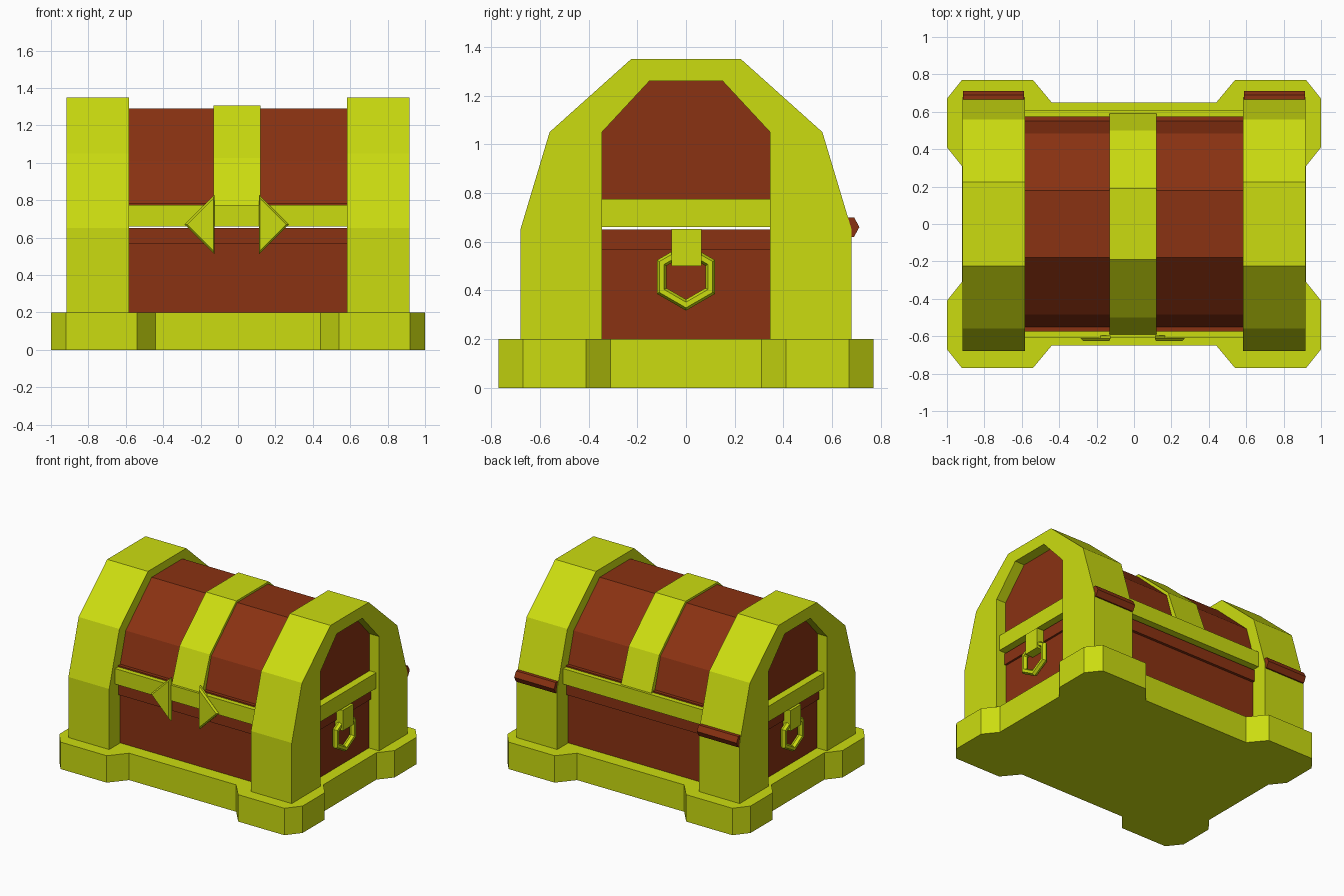
import bpy, bmesh, math
from mathutils import Vector

cube = bpy.data.objects.get("Cube")
if cube:
    bpy.data.objects.remove(cube, do_unlink=True)


def material(name, rgb):
    m = bpy.data.materials.new(name)
    m.use_nodes = True
    m.diffuse_color = (*rgb, 1)
    bsdf = m.node_tree.nodes["Principled BSDF"]
    bsdf.inputs["Base Color"].default_value = (*rgb, 1)
    bsdf.inputs["Roughness"].default_value = 0.7
    return m


gold = material("gold", (0.60, 0.72, 0.005))
wood = material("red_brown_wood", (0.255, 0.032, 0.006))


def prism(name, pts, axis, lo, hi, mat, lo_scale=1.0):
    """Extrude a 2D outline along an axis; lo_scale tapers the low end."""
    place = {"x": lambda u, v, t: (t, u, v),
             "y": lambda u, v, t: (u, t, v),
             "z": lambda u, v, t: (u, v, t)}[axis]
    cu = sum(p[0] for p in pts) / len(pts)
    cv = sum(p[1] for p in pts) / len(pts)
    bm = bmesh.new()
    a = [bm.verts.new(place(cu + (u - cu) * lo_scale, cv + (v - cv) * lo_scale, lo))
         for u, v in pts]
    b = [bm.verts.new(place(u, v, hi)) for u, v in pts]
    bm.faces.new(a)
    bm.faces.new(b)
    n = len(pts)
    for i in range(n):
        j = (i + 1) % n
        bm.faces.new((a[i], a[j], b[j], b[i]))
    bmesh.ops.recalc_face_normals(bm, faces=bm.faces)
    me = bpy.data.meshes.new(name)
    bm.to_mesh(me)
    bm.free()
    me.materials.append(mat)
    ob = bpy.data.objects.new(name, me)
    bpy.context.collection.objects.link(ob)
    return ob


def box(name, x, y, z, mat):
    return prism(name, [(x[0], y[0]), (x[1], y[0]), (x[1], y[1]), (x[0], y[1])],
                 "z", z[0], z[1], mat)


def mirrored(half):
    """Complete a half outline by reflecting it across the vertical axis."""
    return half + [(-u, v) for u, v in reversed(half)]


# Base with flared, chamfered corners
quarter = [(1.0, 0.41), (1.0, 0.67), (0.92, 0.77), (0.54, 0.77), (0.44, 0.65)]
right = [(0.92, -0.31)] + [(x, -y) for x, y in quarter]
right = list(reversed(right)) + [(0.92, 0.31)] + quarter
prism("base", mirrored(right), "z", 0, 0.2, gold)

# Wooden body with a protruding rim
box("body", (-0.835, 0.835), (-0.55, 0.55), (0.19, 0.57), wood)
box("body_rim", (-0.85, 0.85), (-0.57, 0.57), (0.565, 0.65), wood)

# Wooden lid with a small ledge at its foot
prism("lid", mirrored([(0.575, 0.665), (0.575, 0.785), (0.55, 0.785),
                       (0.485, 1.01), (0.18, 1.29)]), "x", -0.84, 0.84, wood)

# Gold band around the lid's lower edge, and the centre strap
box("lid_band", (-0.60, 0.60), (-0.61, 0.61), (0.66, 0.775), gold)
box("lid_band_sides", (-0.895, 0.895), (-0.36, 0.36), (0.66, 0.775), gold)
prism("centre_strap", mirrored([(0.607, 0.67), (0.592, 0.775), (0.50, 1.025),
                                (0.19, 1.305)]), "x", -0.13, 0.12, gold)

arch = mirrored([(0.345, 0.65), (0.68, 0.65), (0.56, 1.05), (0.225, 1.35)])
arch += [(-0.345, 1.05), (-0.15, 1.26), (0.15, 1.26), (0.345, 1.05)]
hinge = [(0.665, 0.70), (0.69, 0.70), (0.712, 0.66), (0.69, 0.62), (0.665, 0.62)]

for side, s in (("left", 1), ("right", -1)):
    x = sorted((s * 0.583, s * 0.918))
    # End arch on the lid and the corner posts under it
    prism(side + "_arch", arch, "x", x[0], x[1], gold)
    for end, t in (("front", -1), ("back", 1)):
        box(f"{side}_{end}_post", x, sorted((t * 0.345, t * 0.68)), (0.19, 0.65), gold)
    # Back hinge
    prism(side + "_hinge", hinge, "x", x[0] + 0.004, x[1] - 0.004, wood)

    # Clasp triangle with bevelled front
    cx = -0.007
    tri = [(cx + s * 0.118, 0.83), (cx + s * 0.118, 0.51), (cx + s * 0.278, 0.67)]
    prism(side + "_clasp_plate", tri, "y", -0.612, -0.595, gold)
    prism(side + "_clasp_face", tri, "y", -0.625, -0.612, gold, 0.87)

    # Ring handle hanging from a tab
    box(side + "_handle_tab", sorted((s * 0.84, s * 0.905)), (-0.06, 0.063),
        (0.50, 0.652), gold)
    bpy.ops.mesh.primitive_torus_add(
        major_segments=6, minor_segments=6, major_radius=0.115, minor_radius=0.023,
        location=(s * 0.875, 0, 0.455), rotation=(0, math.pi / 2, 0))
    ring = bpy.context.object
    ring.name = side + "_handle_ring"
    ring.data.materials.append(gold)
    for p in ring.data.polygons:
        p.use_smooth = False
